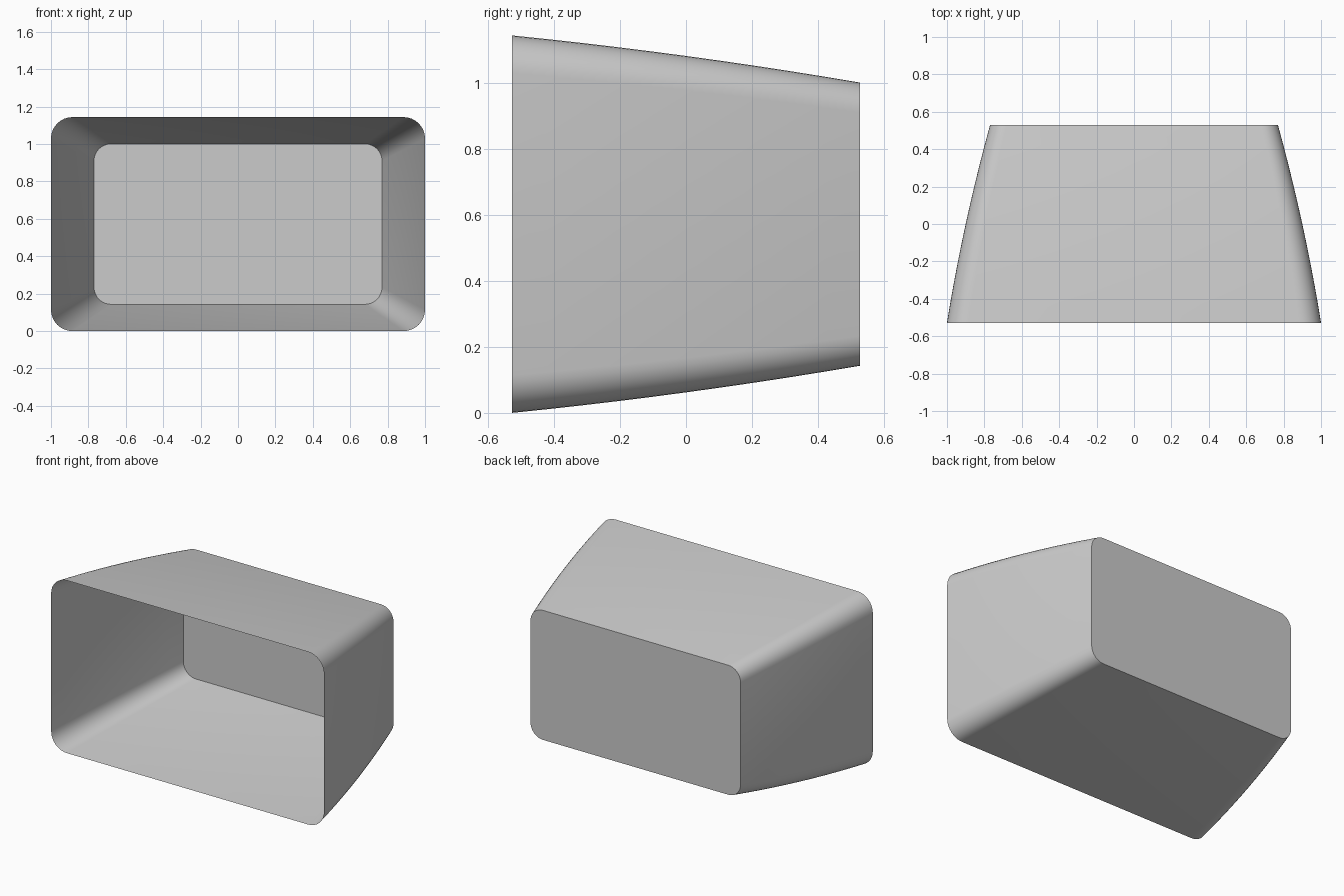
import bpy, bmesh, math

cube = bpy.data.objects.get("Cube")
if cube:
    bpy.data.objects.remove(cube, do_unlink=True)

DEPTH, MID_Z = 1.056, 0.572
CORNER_STEPS, RINGS = 8, 10

# Light grey material
grey = bpy.data.materials.new("light_grey")
grey.use_nodes = True
colour = (0.6, 0.6, 0.6, 1)
grey.diffuse_color = colour
grey.node_tree.nodes["Principled BSDF"].inputs["Base Color"].default_value = colour


def rounded_rectangle(half_w, half_h, radius):
    """Outline points, anticlockwise from the right side."""
    points = []
    for quarter, (sx, sz) in enumerate([(1, 1), (-1, 1), (-1, -1), (1, -1)]):
        for i in range(CORNER_STEPS + 1):
            a = math.pi / 2 * (quarter + i / CORNER_STEPS)
            points.append((sx * (half_w - radius) + radius * math.cos(a),
                           sz * (half_h - radius) + radius * math.sin(a)))
    return points


# Thin-walled open box, tapering along a gentle curve to the back
bm = bmesh.new()
rings = []
for r in range(RINGS + 1):
    t = r / RINGS
    s = 0.74 * t + 0.26 * t * t
    outline = rounded_rectangle(1 - 0.23 * s, 0.572 - 0.143 * s, 0.115 - 0.024 * s)
    rings.append([bm.verts.new((x, (t - 0.5) * DEPTH, MID_Z + z)) for x, z in outline])

for front, back in zip(rings, rings[1:]):
    for i in range(len(front)):
        j = (i + 1) % len(front)
        bm.faces.new((front[i], front[j], back[j], back[i]))

# Flat back wall
bm.faces.new(rings[-1])
bmesh.ops.recalc_face_normals(bm, faces=bm.faces)

# Make the normals point away from the middle of the box
bm.faces.ensure_lookup_table()
if bm.faces[-1].normal.y < 0:
    bmesh.ops.reverse_faces(bm, faces=bm.faces)

mesh = bpy.data.meshes.new("open_box")
bm.to_mesh(mesh)
bm.free()
mesh.materials.append(grey)
box = bpy.data.objects.new("open_box", mesh)
bpy.context.collection.objects.link(box)

bpy.context.view_layer.objects.active = box
box.select_set(True)
bpy.ops.object.shade_smooth_by_angle(angle=math.radians(35))
